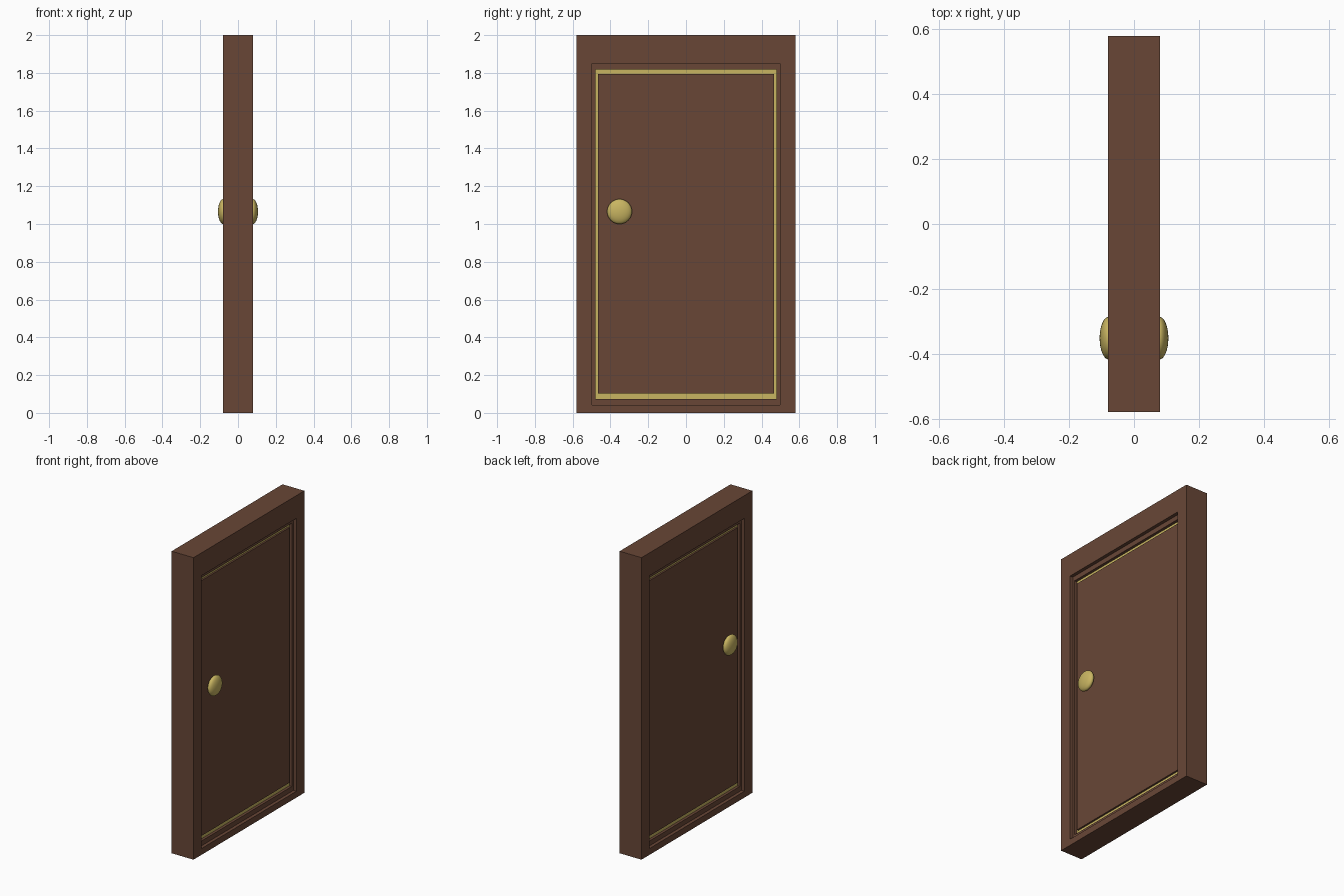
import bpy, bmesh

if "Cube" in bpy.data.objects:
    bpy.data.objects.remove(bpy.data.objects["Cube"])


def material(name, rgb):
    m = bpy.data.materials.new(name)
    m.diffuse_color = (*rgb, 1)
    m.use_nodes = True
    m.node_tree.nodes["Principled BSDF"].inputs["Base Color"].default_value = m.diffuse_color
    return m


brown = material("brown_wood", (0.14, 0.062, 0.037))
gold = material("brass", (0.58, 0.46, 0.12))


def finish(name, bm, mat):
    bmesh.ops.recalc_face_normals(bm, faces=bm.faces)
    me = bpy.data.meshes.new(name)
    bm.to_mesh(me)
    bm.free()
    me.materials.append(mat)
    ob = bpy.data.objects.new(name, me)
    bpy.context.collection.objects.link(ob)
    return ob


def loop(bm, x, size):
    y, z0, z1 = size
    return [bm.verts.new((x, *p)) for p in ((-y, z0), (y, z0), (y, z1), (-y, z1))]


def ring(name, outer, inner, half, mat):
    """Rectangular surround; sizes are (half width, bottom, top)."""
    bm = bmesh.new()
    loops = [loop(bm, x, s) for x, s in
             ((half, outer), (half, inner), (-half, inner), (-half, outer))]
    for k in range(4):
        a, b = loops[k], loops[(k + 1) % 4]
        for i in range(4):
            j = (i + 1) % 4
            bm.faces.new((a[i], a[j], b[j], b[i]))
    return finish(name, bm, mat)


def slab(name, size, half, mat):
    bm = bmesh.new()
    a, b = loop(bm, half, size), loop(bm, -half, size)
    bm.faces.new(a)
    bm.faces.new(b)
    for i in range(4):
        j = (i + 1) % 4
        bm.faces.new((a[i], a[j], b[j], b[i]))
    return finish(name, bm, mat)


# nested outlines, from the outside of the frame to the panel
outside = (0.58, 0.0, 2.0)
opening = (0.497, 0.042, 1.849)
door_rim = (0.48, 0.074, 1.817)
panel = (0.466, 0.103, 1.793)

# frame, door edge, recessed brass inlay and raised panel
ring("door_frame", outside, opening, 0.08, brown)
ring("door_edge", opening, door_rim, 0.058, brown)
ring("brass_inlay", door_rim, panel, 0.04, gold)
slab("door_panel", panel, 0.052, brown)

# flattened round knob on each side
for side, label in ((1, "right"), (-1, "left")):
    bpy.ops.mesh.primitive_uv_sphere_add(
        segments=32, ring_count=16, radius=1, location=(side * 0.078, -0.352, 1.066))
    knob = bpy.context.object
    knob.name = "knob_" + label
    knob.scale = (0.028, 0.066, 0.066)
    bpy.ops.object.transform_apply(location=False, rotation=False, scale=True)
    bpy.ops.object.shade_smooth()
    knob.data.materials.append(gold)
